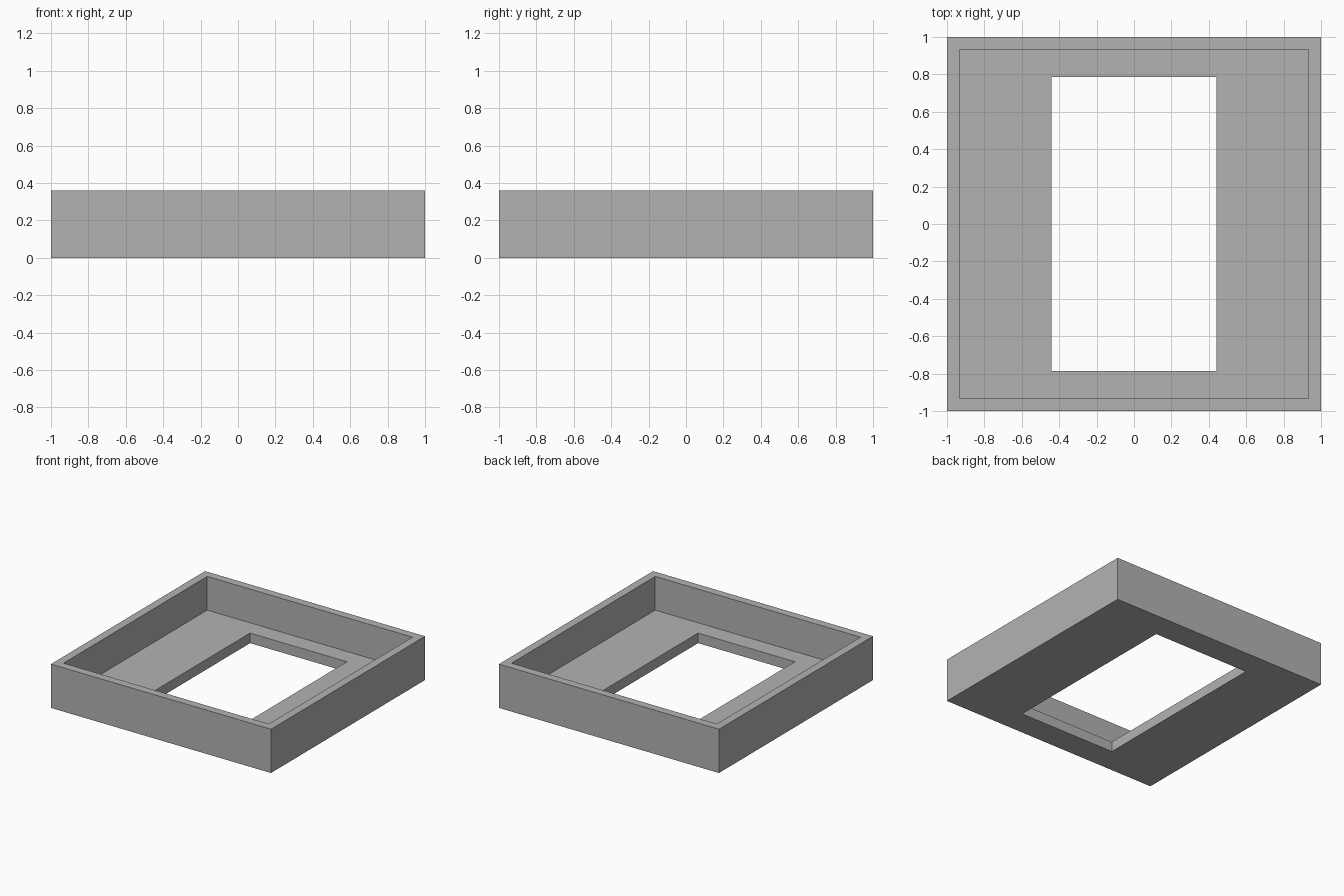
import bpy
import bmesh

HALF = 1.0          # outer half size
INNER = 0.933       # half size inside the rim walls
HOLE_X, HOLE_Y = 0.44, 0.785
HEIGHT, FLOOR = 0.36, 0.083

cube = bpy.data.objects.get("Cube")
if cube:
    bpy.data.objects.remove(cube, do_unlink=True)

# Plain grey material
grey = bpy.data.materials.new("plain_grey")
grey.use_nodes = True
colour = (0.45, 0.45, 0.45, 1)
grey.diffuse_color = colour
grey.node_tree.nodes["Principled BSDF"].inputs["Base Color"].default_value = colour


def rectangle(bm, hx, hy, z):
    """Add a ring of four corners, counter-clockwise from above."""
    corners = ((-hx, -hy), (hx, -hy), (hx, hy), (-hx, hy))
    return [bm.verts.new((x, y, z)) for x, y in corners]


# Square tray with a rim and a rectangular opening: a closed loop of rings
bm = bmesh.new()
rings = [
    rectangle(bm, HALF, HALF, 0),
    rectangle(bm, HALF, HALF, HEIGHT),
    rectangle(bm, INNER, INNER, HEIGHT),
    rectangle(bm, INNER, INNER, FLOOR),
    rectangle(bm, HOLE_X, HOLE_Y, FLOOR),
    rectangle(bm, HOLE_X, HOLE_Y, 0),
]
for lower, upper in zip(rings, rings[1:] + rings[:1]):
    for i in range(4):
        j = (i + 1) % 4
        bm.faces.new((lower[i], lower[j], upper[j], upper[i]))
bmesh.ops.recalc_face_normals(bm, faces=bm.faces)

mesh = bpy.data.meshes.new("tray_frame")
bm.to_mesh(mesh)
bm.free()
mesh.materials.append(grey)
tray = bpy.data.objects.new("tray_frame", mesh)
bpy.context.collection.objects.link(tray)
